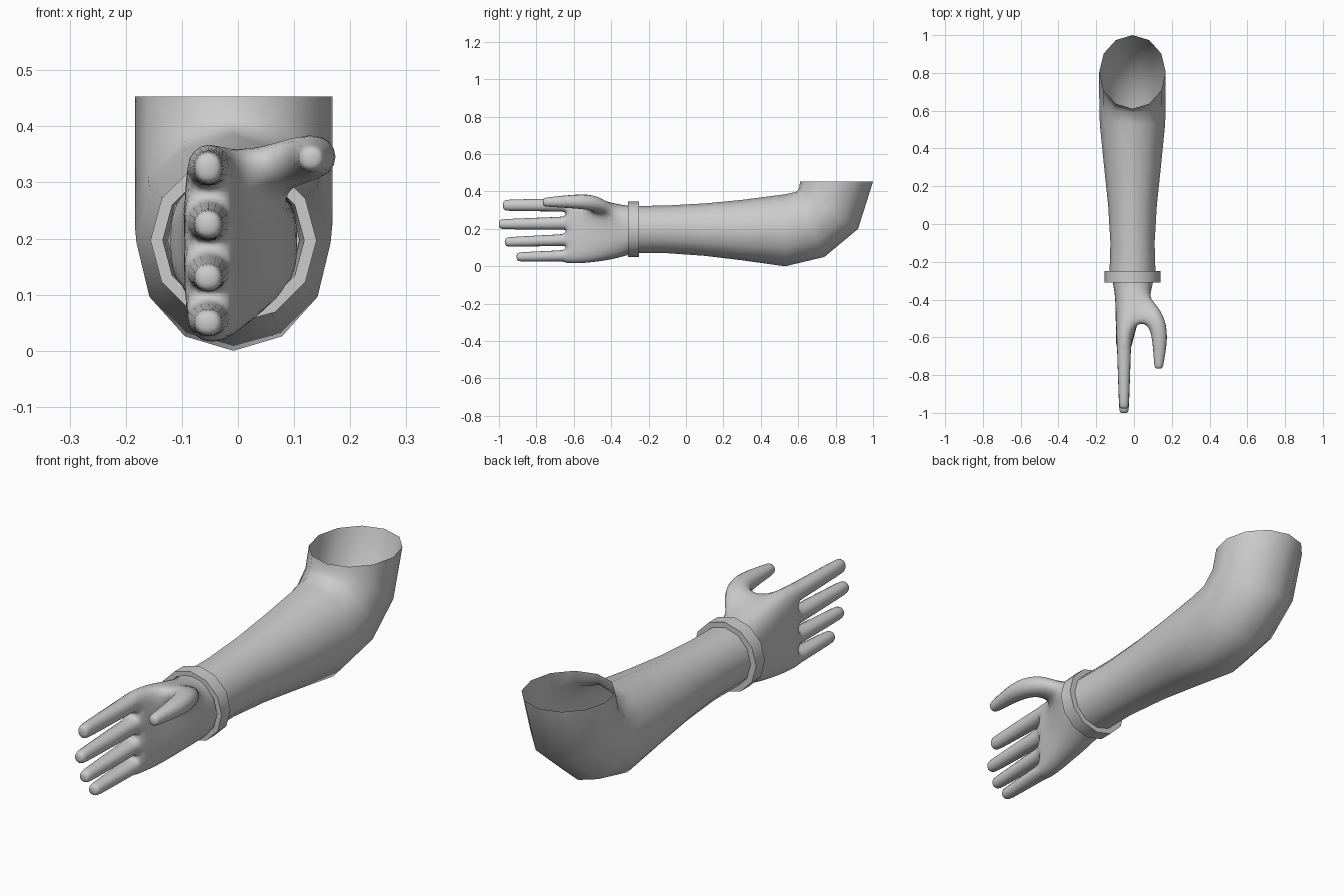
import bpy, bmesh, math

if "Cube" in bpy.data.objects:
    bpy.data.objects.remove(bpy.data.objects["Cube"])


def make_object(name, verts, faces, subsurf=0, angle=60):
    me = bpy.data.meshes.new(name)
    me.from_pydata(verts, [], faces)
    bm = bmesh.new()
    bm.from_mesh(me)
    bmesh.ops.recalc_face_normals(bm, faces=bm.faces)
    bm.to_mesh(me)
    bm.free()
    ob = bpy.data.objects.new(name, me)
    bpy.context.collection.objects.link(ob)
    bpy.ops.object.select_all(action='DESELECT')
    ob.select_set(True)
    bpy.context.view_layer.objects.active = ob
    bpy.ops.object.shade_smooth_by_angle(angle=math.radians(angle))
    if subsurf:
        mod = ob.modifiers.new("Subdivision", 'SUBSURF')
        mod.levels = mod.render_levels = subsurf
    return ob


def loft(name, rings, closed=False, n=12, angle=60):
    """Each ring: upper (y, z), lower (y, z), half width in x."""
    verts, faces = [], []
    for (y0, z0), (y1, z1), w in rings:
        for k in range(n):
            a = 2 * math.pi * k / n
            t = (1 - math.cos(a)) / 2
            verts.append((-0.008 + w * math.sin(a), y0 + (y1 - y0) * t, z0 + (z1 - z0) * t))
    m = len(rings)
    for i in range(m if closed else m - 1):
        for k in range(n):
            a, b, k2 = i * n, (i + 1) % m * n, (k + 1) % n
            faces.append((a + k, a + k2, b + k2, b + k))
    return make_object(name, verts, faces, angle=angle)


# Bent sleeve, open at the elbow end
loft("forearm_sleeve", [
    ((0.61, 0.453), (1.0, 0.453), 0.176),
    ((0.605, 0.42), (0.92, 0.2), 0.176),
    ((0.59, 0.398), (0.74, 0.05), 0.176),
    ((0.53, 0.385), (0.53, 0.0), 0.173),
    ((0.3, 0.355), (0.3, 0.032), 0.150),
    ((0.1, 0.336), (0.1, 0.056), 0.129),
    ((-0.1, 0.325), (-0.1, 0.070), 0.117),
    ((-0.27, 0.322), (-0.27, 0.072), 0.122),
])

# Wrist band
band = [(-0.25, 0.148), (-0.31, 0.148), (-0.31, 0.126), (-0.25, 0.122)]
loft("wrist_cuff", [((y, 0.197 + r), (y, 0.197 - r), r) for y, r in band],
     closed=True, angle=35)

# Hand cage: palm rings of 5 back points and 5 front points
palm = [  # y, z low, z high, x back, x front low, x front high, edge pinch
    (-0.26, 0.065, 0.325, -0.120, 0.105, 0.105, 0.45),
    (-0.31, 0.060, 0.325, -0.113, 0.098, 0.105, 0.50),
    (-0.38, 0.035, 0.338, -0.098, 0.055, 0.105, 0.60),
    (-0.54, 0.012, 0.370, -0.096, 0.018, 0.000, 0.75),
    (-0.64, 0.012, 0.372, -0.097, -0.008, -0.008, 0.80),
]
verts, faces = [], []
for y, zl, zh, xb, fl, fh, pinch in palm:
    back, front = [], []
    for j in range(5):
        xf = fl + (fh - fl) * j / 4
        mid, half = (xb + xf) / 2, (xf - xb) / 2
        if j in (0, 4):
            half *= pinch
        z = zl + (zh - zl) * j / 4
        back.append((mid - half, y, z))
        front.append((mid + half, y, z))
    verts += back + front[::-1]
THUMB = (2, 5)  # palm face the thumb grows from
for i in range(4):
    for k in range(10):
        if (i, k) != THUMB:
            k2 = (k + 1) % 10
            faces.append((i * 10 + k, i * 10 + k2, i * 10 + 10 + k2, i * 10 + 10 + k))


def grow(base, rings):
    """Extrude a four-sided limb from base through rings and cap it."""
    for ring in rings:
        new = list(range(len(verts), len(verts) + 4))
        verts.extend(ring)
        for k in range(4):
            k2 = (k + 1) % 4
            faces.append((base[k], base[k2], new[k2], new[k]))
        base = new
    faces.append(tuple(base))


# Fingers, little to index: base z, tip z, tip y, base and tip half height
fingers = [(0.056, 0.050, -0.908, 0.032, 0.027), (0.140, 0.130, -0.970, 0.034, 0.028),
           (0.230, 0.225, -1.003, 0.038, 0.029), (0.328, 0.326, -0.980, 0.038, 0.033)]
for j, (zb, zt, tip, hb, ht) in enumerate(fingers):
    rings = []
    for y, t, s in ((-0.655, 0, 1), (-0.70, 0.12, 1), (tip + 0.025, 0.95, 1), (tip, 1, 0.9)):
        z = zb + (zt - zb) * t
        h = (hb + (ht - hb) * t) * s
        w = (0.040 - 0.012 * t) * s
        x = -0.053
        rings.append([(x - w, y, z - h), (x - w, y, z + h), (x + w, y, z + h), (x + w, y, z - h)])
    grow([40 + j, 41 + j, 48 - j, 49 - j], rings)

# Thumb: outer (x, y), inner (x, y), z low, z high
thumb = [((0.135, -0.435), (0.055, -0.525), 0.290, 0.382),
         ((0.192, -0.555), (0.092, -0.570), 0.305, 0.392),
         ((0.158, -0.745), (0.104, -0.745), 0.316, 0.370),
         ((0.153, -0.768), (0.109, -0.768), 0.320, 0.366)]
i, k = THUMB
grow([i * 10 + k, i * 10 + k + 1, i * 10 + 11 + k, i * 10 + 10 + k],
     [[(*o, zh), (*o, zl), (*n, zl), (*n, zh)] for o, n, zl, zh in thumb])
make_object("hand", verts, faces, subsurf=2, angle=180)
